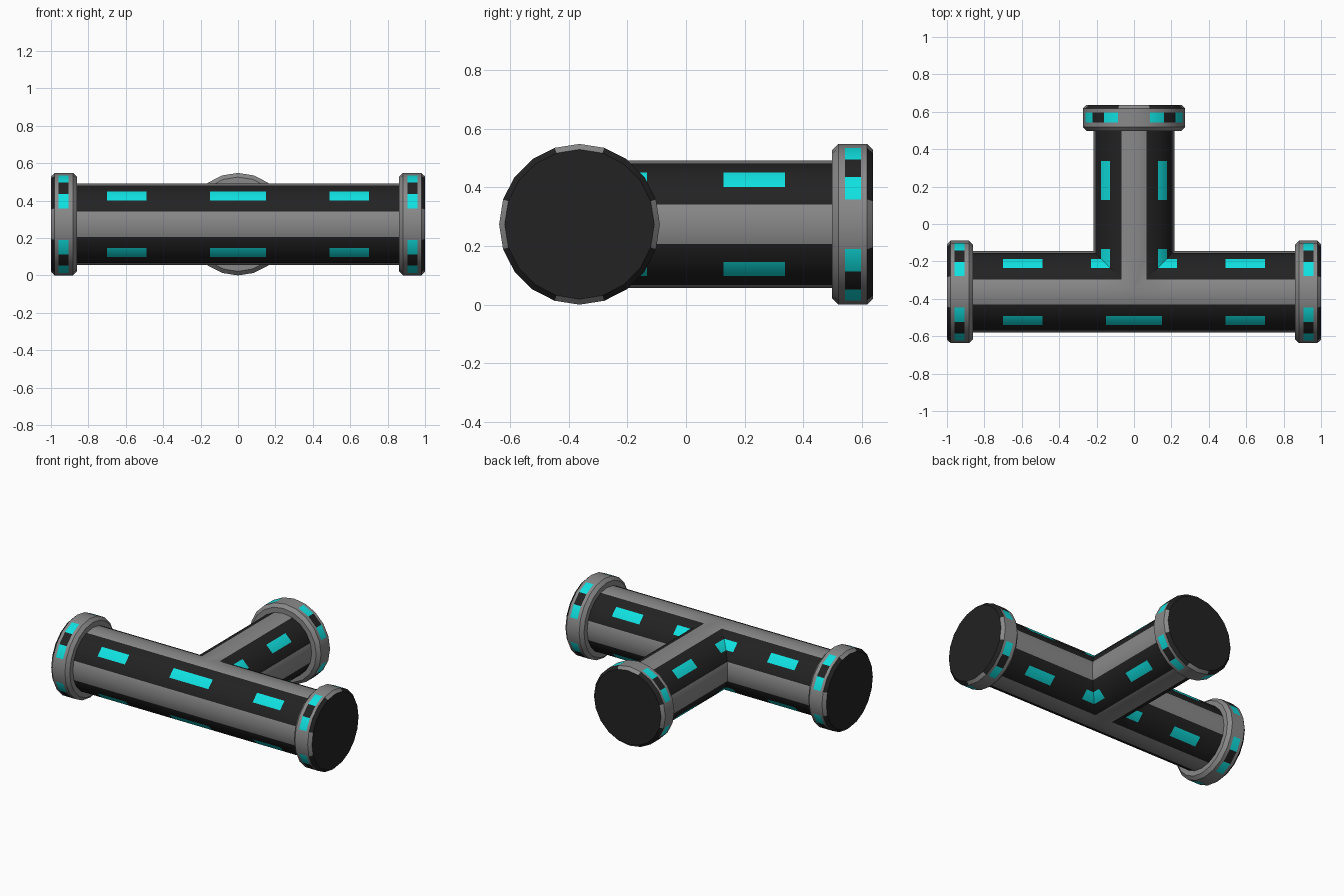
import bpy, bmesh
from math import cos, sin, radians, pi
from mathutils import Matrix, Vector

if "Cube" in bpy.data.objects:
    bpy.data.objects.remove(bpy.data.objects["Cube"])

SIDES = 20
TUBE_R, FLANGE_R = 0.2175, 0.274
CENTRE = Vector((0, -(1 - FLANGE_R) / 2, FLANGE_R))   # where the three arms meet
GREY, DARK, CYAN = 0, 1, 2


def material(name, colour):
    m = bpy.data.materials.new(name)
    m.diffuse_color = (*colour, 1)
    m.use_nodes = True
    m.node_tree.nodes["Principled BSDF"].inputs["Base Color"].default_value = m.diffuse_color
    return m


MATS = [material("grey_metal", (0.25, 0.25, 0.25)),
        material("dark_panel", (0.016, 0.016, 0.016)),
        material("cyan_light", (0.005, 0.75, 0.75))]


def skin(bm, rings, turn, pick):
    """Skin rings (functions of lateral offset -> distance along arm, with radius)."""
    place = Matrix.Translation(CENTRE) @ Matrix.Rotation(turn, 4, 'Z')
    grid = []
    for dist, r in rings:
        row = []
        for k in range(SIDES):
            a = 2 * pi * k / SIDES
            u = r * cos(a)
            row.append(bm.verts.new(place @ Vector((dist(u), u, r * sin(a)))))
        grid.append(row)
    for j in range(len(grid) - 1):
        for k in range(SIDES):
            n = (k + 1) % SIDES
            f = bm.faces.new((grid[j][k], grid[j][n], grid[j + 1][n], grid[j + 1][k]))
            f.material_index = pick(j, k % 5)
    return grid


def finish(bm, name):
    bmesh.ops.remove_doubles(bm, verts=bm.verts, dist=1e-4)
    me = bpy.data.meshes.new(name)
    bm.to_mesh(me)
    bm.free()
    for m in MATS:
        me.materials.append(m)
    ob = bpy.data.objects.new(name, me)
    bpy.context.collection.objects.link(ob)
    bpy.ops.object.select_all(action='DESELECT')
    ob.select_set(True)
    bpy.context.view_layer.objects.active = ob
    bpy.ops.object.shade_smooth_by_angle(angle=radians(30))


def fixed(d):
    return lambda u: d


# each arm: turn about z, and the side on which it is mitred against a neighbour
ARMS = {"right": (0, lambda u: max(0, u)),
        "left": (pi, lambda u: max(0, -u)),
        "back": (pi / 2, abs)}


def tube_colour(j, s):
    if s in (0, 4):
        return GREY
    return CYAN if s == 2 and j in (0, 2) else DARK


def flange_colour(j, s):
    if s in (0, 4):
        return GREY
    if j == 3:                                  # checkered light band
        return DARK if s == 2 else CYAN
    return DARK if j == 5 else GREY


# tee pipe: three mitred arms welded together
pipe = bmesh.new()
for turn, mitre in ARMS.values():
    first_end = lambda u, m=mitre: 0.23 if m(u) > 1e-5 else 0.15
    rings = [(mitre, TUBE_R), (first_end, TUBE_R)]
    rings += [(fixed(d), TUBE_R) for d in (0.49, 0.70, 0.86)]
    skin(pipe, rings, turn, tube_colour)
finish(pipe, "tee_pipe")

# chamfered end flanges with dark caps
PROFILE = [(0.86, TUBE_R), (0.86, 0.252), (0.882, FLANGE_R), (0.905, FLANGE_R),
           (0.96, FLANGE_R), (0.98, FLANGE_R), (1.0, 0.255)]
# band index 3 is the light strip, band index 5 the outer chamfer
for side, (turn, _) in ARMS.items():
    bm = bmesh.new()
    grid = skin(bm, [(fixed(d), r) for d, r in PROFILE], turn, flange_colour)
    bm.faces.new(grid[-1]).material_index = DARK
    finish(bm, side + "_flange")
